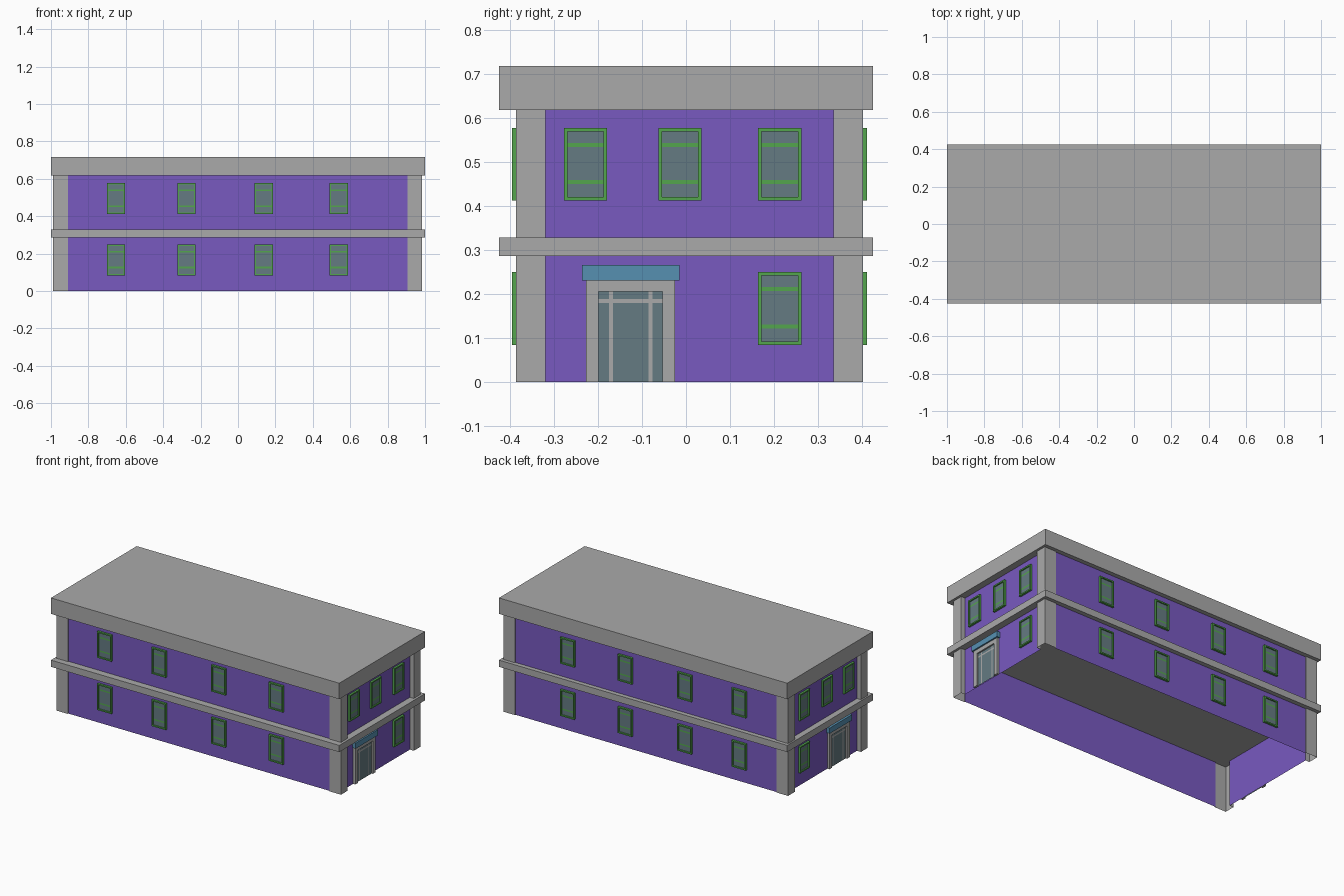
import bpy, bmesh

if "Cube" in bpy.data.objects:
    bpy.data.objects.remove(bpy.data.objects["Cube"])

def mat(name, r, g, b):
    m = bpy.data.materials.new(name)
    m.diffuse_color = (r, g, b, 1)
    m.use_nodes = True
    m.node_tree.nodes["Principled BSDF"].inputs["Base Color"].default_value = m.diffuse_color
    return m

PURPLE = mat("purple wall", 0.188, 0.1, 0.53)
GREY = mat("grey stone", 0.402, 0.402, 0.402)
GREEN = mat("green frame", 0.087, 0.381, 0.076)
GLASS = mat("dark glass", 0.13, 0.198, 0.223)
BLUE = mat("blue canopy", 0.093, 0.279, 0.44)

CX, CY = -0.0025, 0.008          # centre of the walls
OX, OY = 0.9875, 0.3945          # outer pillar faces
IX, IY = 0.9075, 0.3275          # inner pillar edges
WX, WY = 0.96, 0.389             # wall planes
EAVES = 0.618
GAP = 0.001                      # keeps plates clear of the wall sheet

def finish(name, bm, *materials):
    me = bpy.data.meshes.new(name)
    bm.to_mesh(me)
    bm.free()
    for m in materials:
        me.materials.append(m)
    bpy.context.collection.objects.link(bpy.data.objects.new(name, me))

def add_box(bm, lo, hi):
    for v in bmesh.ops.create_cube(bm, size=1)["verts"]:
        v.co = [(a + b) / 2 + c * (b - a) for a, b, c in zip(lo, hi, v.co)]

def slab(name, lo, hi):
    bm = bmesh.new()
    add_box(bm, lo, hi)
    finish(name, bm, GREY)

def sheet(name, pts, z1, material, flip):
    """Upright sheet following a plan line, facing away from the centre."""
    bm = bmesh.new()
    lo = [bm.verts.new((x, y, 0)) for x, y in pts]
    hi = [bm.verts.new((x, y, z1)) for x, y in pts]
    for i in range(len(pts) - 1):
        q = [lo[i], lo[i + 1], hi[i + 1], hi[i]]
        bm.faces.new(q[::-1] if flip else q)
    finish(name, bm, material)

def on_wall(side, u, z, d):
    """Point at u along a wall, height z, distance d out of it."""
    s = -1 if side in ("front", "left") else 1
    if side in ("front", "back"):
        return (u, CY + s * (WY + d), z)
    return (CX + s * (WX + d), u, z)

def plates(name, side, rects, depth, material):
    bm = bmesh.new()
    for u0, u1, z0, z1 in rects:
        p, q = on_wall(side, u0, z0, GAP), on_wall(side, u1, z1, depth)
        add_box(bm, [min(a, b) for a, b in zip(p, q)], [max(a, b) for a, b in zip(p, q)])
    finish(name, bm, material)

def pane(name, side, us, zs, depth, bar_material):
    """Glazing cut into a grid: every odd column or row is a bar."""
    bm = bmesh.new()
    g = [[bm.verts.new(on_wall(side, u, z, depth)) for z in zs] for u in us]
    for i in range(len(us) - 1):
        for j in range(len(zs) - 1):
            q = [g[i][j], g[i + 1][j], g[i + 1][j + 1], g[i][j + 1]]
            f = bm.faces.new(q[::-1] if side in ("back", "left") else q)
            f.material_index = 1 if i % 2 or j % 2 else 0
    finish(name, bm, GLASS, bar_material)

def window(side, u, z):
    w, h, t = 0.049, 0.165, 0.008
    a, b, top = u - w + t, u + w - t, z + h
    plates("window_frame", side, [(u - w, a, z, top), (b, u + w, z, top),
                                  (a, b, z, z + t), (a, b, top - t, top)], 0.014, GREEN)
    pane("window_glass", side, [a, b],
         [z + t, z + 0.037, z + 0.046, z + 0.122, z + 0.131, top - t], 0.006, GREEN)

# roof and belt course
slab("roof", (-1, -0.425, EAVES), (1, 0.425, 0.718))
slab("belt_course", (-1, -0.425, 0.286), (1, 0.425, 0.328))

# open-bottomed wall panels
for s, side in ((-1, "front"), (1, "back")):
    y = CY + s * WY
    sheet("wall_" + side, [(CX - IX, y), (CX + IX, y)], EAVES, PURPLE, s > 0)
for s, side in ((1, "right"), (-1, "left")):
    x = CX + s * WX
    sheet("wall_" + side, [(x, CY - IY), (x, CY + IY)], EAVES, PURPLE, s < 0)

# L-shaped corner pillars
for sx in (-1, 1):
    for sy in (-1, 1):
        plan = [(IX, WY), (IX, OY), (OX, OY), (OX, IY), (WX, IY)]
        sheet("corner_pillar", [(CX + sx * x, CY + sy * y) for x, y in plan],
              EAVES, GREY, sx * sy > 0)

# windows on the long sides
for side in ("front", "back"):
    for u in (-0.652, -0.275, 0.138, 0.538):
        for z in (0.084, 0.412):
            window(side, u, z)

# windows and doorway on the short sides
for side in ("right", "left"):
    for u in (-0.228, -0.014, 0.213):
        window(side, u, 0.412)
    window(side, 0.213, 0.084)
    plates("door_surround", side, [(-0.227, -0.199, 0, 0.23), (-0.053, -0.025, 0, 0.23),
                                   (-0.199, -0.053, 0.205, 0.23)], 0.015, GREY)
    pane("door_glass", side, [-0.199, -0.175, -0.166, -0.085, -0.076, -0.053],
         [0, 0.179, 0.188, 0.205], 0.006, GREY)
    plates("door_canopy", side, [(-0.236, -0.015, 0.23, 0.265)], 0.024, BLUE)
